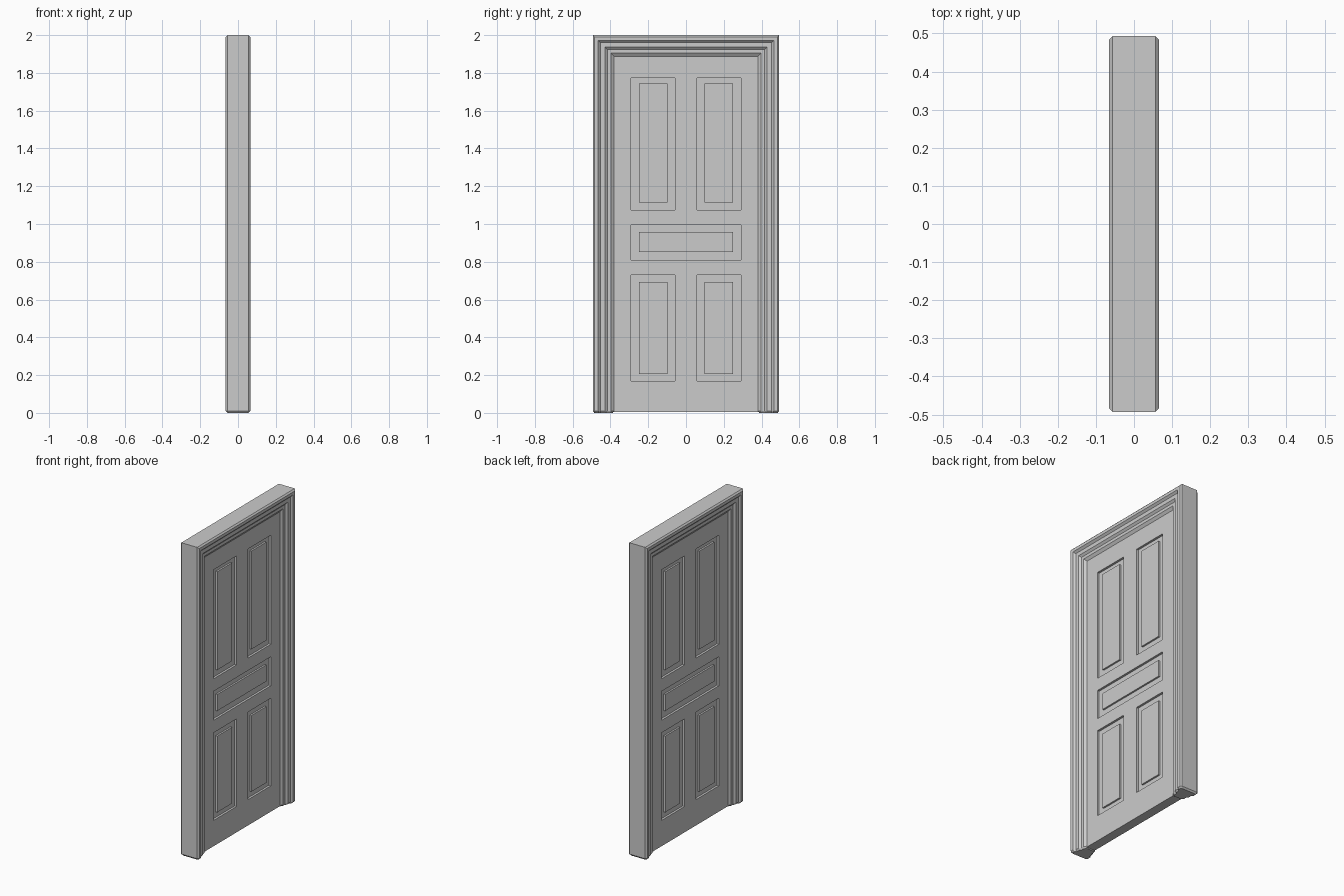
import bpy, bmesh

if "Cube" in bpy.data.objects:
    bpy.data.objects.remove(bpy.data.objects["Cube"])

def finish(bm, name):
    bmesh.ops.remove_doubles(bm, verts=bm.verts, dist=1e-5)
    bmesh.ops.recalc_face_normals(bm, faces=bm.faces)
    me = bpy.data.meshes.new(name)
    bm.to_mesh(me)
    bm.free()
    ob = bpy.data.objects.new(name, me)
    bpy.context.collection.objects.link(ob)
    return ob

# Stepped casing: profile (inset from outer edge, depth), swept along jambs and head
HALF_W, TOP, CH = 0.493, 2.0, 0.01
half = [(0, .056), (.009, .065), (.028, .065), (.04, .053), (.064, .053),
        (.077, .042), (.096, .042), (.113, .03)]
profile = half + [(d, -x) for d, x in reversed(half)]

bm = bmesh.new()
def ring(side, z, k=1.0):
    """Profile ring on one side; z=None puts it on the mitred top corner."""
    out = []
    for d, x in profile:
        d, x = .056 + (d - .056) * k, x * k
        out.append(bm.verts.new((x, side * (HALF_W - d), TOP - d if z is None else z)))
    return out

rings = [ring(-1, 0, .86), ring(-1, CH), ring(-1, None),
         ring(1, None), ring(1, CH), ring(1, 0, .86)]
n = len(profile)
for a, b in zip(rings, rings[1:]):
    for i in range(n):
        j = (i + 1) % n
        bm.faces.new((a[i], a[j], b[j], b[i]))
bm.faces.new(rings[0])
bm.faces.new(rings[-1])
finish(bm, "door_frame")

# Door leaf: grid of rails and stiles on both faces, with raised panels in recesses
FACE, FLOOR, RAISED = .03, .016, .027
ys = [-.385, -.29, -.057, .057, .29, .385]
zs = [.005, .17, .73, .81, .995, 1.075, 1.772, 1.89]
# panel: column span, row, inner rectangle (y0, y1, z0, z1)
panels = [((1, 2), 1, (-.248, -.098, .205, .692)), ((3, 4), 1, (.098, .248, .205, .692)),
          ((1, 4), 3, (-.248, .248, .853, .958)),
          ((1, 2), 5, (-.248, -.098, 1.115, 1.743)), ((3, 4), 5, (.098, .248, 1.115, 1.743))]

def rect(bm, x, r):
    y0, y1, z0, z1 = r
    return [bm.verts.new((x, y, z)) for y, z in ((y0, z0), (y1, z0), (y1, z1), (y0, z1))]

bm = bmesh.new()
holes = {(c, row) for (c0, c1), row, _ in panels for c in range(c0, c1)}
for c in range(len(ys) - 1):
    for r in range(len(zs) - 1):
        if (c, r) not in holes:
            bm.faces.new(rect(bm, FACE, (ys[c], ys[c + 1], zs[r], zs[r + 1])))
for (c0, c1), row, inner in panels:
    outer = (ys[c0], ys[c1], zs[row], zs[row + 1])
    loops = [rect(bm, FACE, outer), rect(bm, FLOOR, outer),
             rect(bm, FLOOR, inner),
             rect(bm, RAISED, inner)]
    for a, b in zip(loops, loops[1:]):
        for i in range(4):
            j = (i + 1) % 4
            bm.faces.new((a[i], a[j], b[j], b[i]))
    bm.faces.new(loops[-1])
# mirror to the other face, then close the leaf edges
geom = bm.verts[:] + bm.edges[:] + bm.faces[:]
dup = bmesh.ops.duplicate(bm, geom=geom)["geom"]
for v in dup:
    if isinstance(v, bmesh.types.BMVert):
        v.co.x = -v.co.x
def strip(p, q):
    (y0, z0), (y1, z1) = p, q
    bm.faces.new([bm.verts.new(c) for c in ((-FACE, y0, z0), (FACE, y0, z0),
                                            (FACE, y1, z1), (-FACE, y1, z1))])
for a, b in zip(ys, ys[1:]):
    strip((a, zs[0]), (b, zs[0]))
    strip((a, zs[-1]), (b, zs[-1]))
for a, b in zip(zs, zs[1:]):
    strip((ys[0], a), (ys[0], b))
    strip((ys[-1], a), (ys[-1], b))
finish(bm, "door_leaf")
